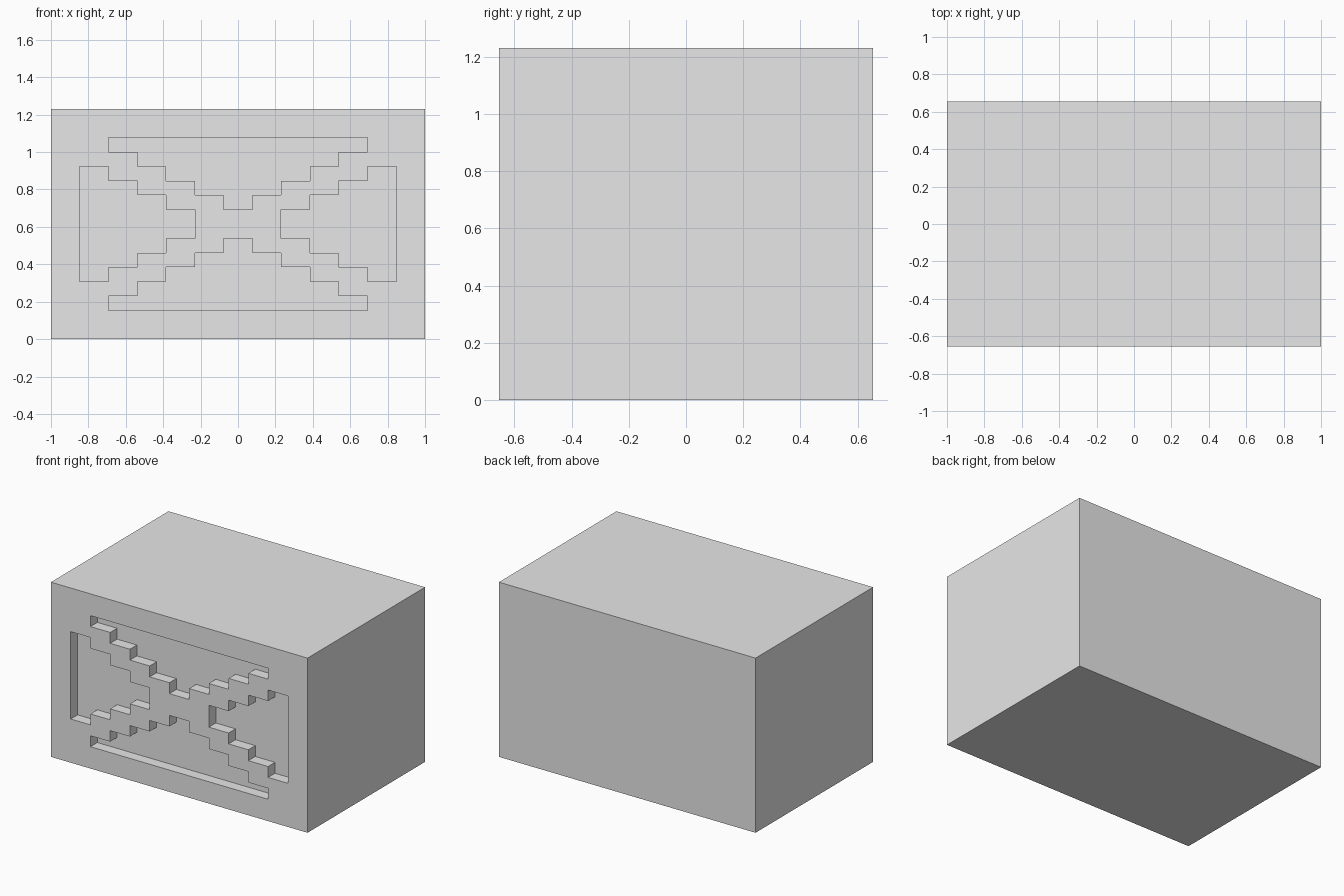
import bpy
import bmesh

old = bpy.data.objects.get("Cube")
if old:
    bpy.data.objects.remove(old, do_unlink=True)

U = 2 / 26                      # one grid cell of the design
WIDTH, DEPTH, HEIGHT = 26 * U, 17 * U, 16 * U
FRONT = -DEPTH / 2

grey = bpy.data.materials.new("light grey")
grey.use_nodes = True
grey.diffuse_color = (0.8, 0.8, 0.8, 1)
grey.node_tree.nodes["Principled BSDF"].inputs["Base Color"].default_value = (0.8, 0.8, 0.8, 1)


def add_object(name, bm):
    bmesh.ops.recalc_face_normals(bm, faces=bm.faces)
    mesh = bpy.data.meshes.new(name)
    bm.to_mesh(mesh)
    bm.free()
    mesh.materials.append(grey)
    obj = bpy.data.objects.new(name, mesh)
    bpy.context.collection.objects.link(obj)
    return obj


def stepped_cutter(name, z, spans):
    """Prism with a stepped outline: one (left, right) span per grid row, upward from z."""
    right, left = [], []
    for i, (a, b) in enumerate(spans):
        right += [(b, z + i), (b, z + i + 1)]
        left += [(a, z + i), (a, z + i + 1)]
    outline = []
    for p in right + left[::-1]:
        if not outline or p != outline[-1]:
            outline.append(p)
    bm = bmesh.new()
    face = bm.faces.new([bm.verts.new((x * U, FRONT - U, h * U)) for x, h in outline])
    ext = bmesh.ops.extrude_face_region(bm, geom=[face])
    bmesh.ops.translate(bm, vec=(0, 2 * U, 0),
                        verts=[v for v in ext["geom"] if isinstance(v, bmesh.types.BMVert)])
    bmesh.ops.dissolve_limit(bm, angle_limit=0.01, verts=bm.verts, edges=bm.edges)
    cutter = add_object(name, bm)
    cutter.hide_render = True
    return cutter


# Solid block
bm = bmesh.new()
bmesh.ops.create_cube(bm, size=1)
bmesh.ops.scale(bm, vec=(WIDTH, DEPTH, HEIGHT), verts=bm.verts)
bmesh.ops.translate(bm, vec=(0, 0, HEIGHT / 2), verts=bm.verts)
block = add_object("block", bm)

# Four stepped recesses that leave a raised cross on the front
widening = [(-h, h) for h in range(1, 10, 2)]
inner = [9, 7, 5, 3, 3, 5, 7, 9]
cutters = [
    stepped_cutter("top_recess", 9, widening),
    stepped_cutter("bottom_recess", 2, widening[::-1]),
    stepped_cutter("left_recess", 4, [(x, 11) for x in inner]),
    stepped_cutter("right_recess", 4, [(-11, -x) for x in inner]),
]
for cutter in cutters:
    mod = block.modifiers.new(cutter.name, "BOOLEAN")
    mod.operation = "DIFFERENCE"
    mod.solver = "EXACT"
    mod.object = cutter

# Bake the cuts and drop the helpers
bpy.context.view_layer.update()
graph = bpy.context.evaluated_depsgraph_get()
carved = bpy.data.meshes.new_from_object(block.evaluated_get(graph))
block.modifiers.clear()
block.data = carved
for cutter in cutters:
    bpy.data.objects.remove(cutter, do_unlink=True)
